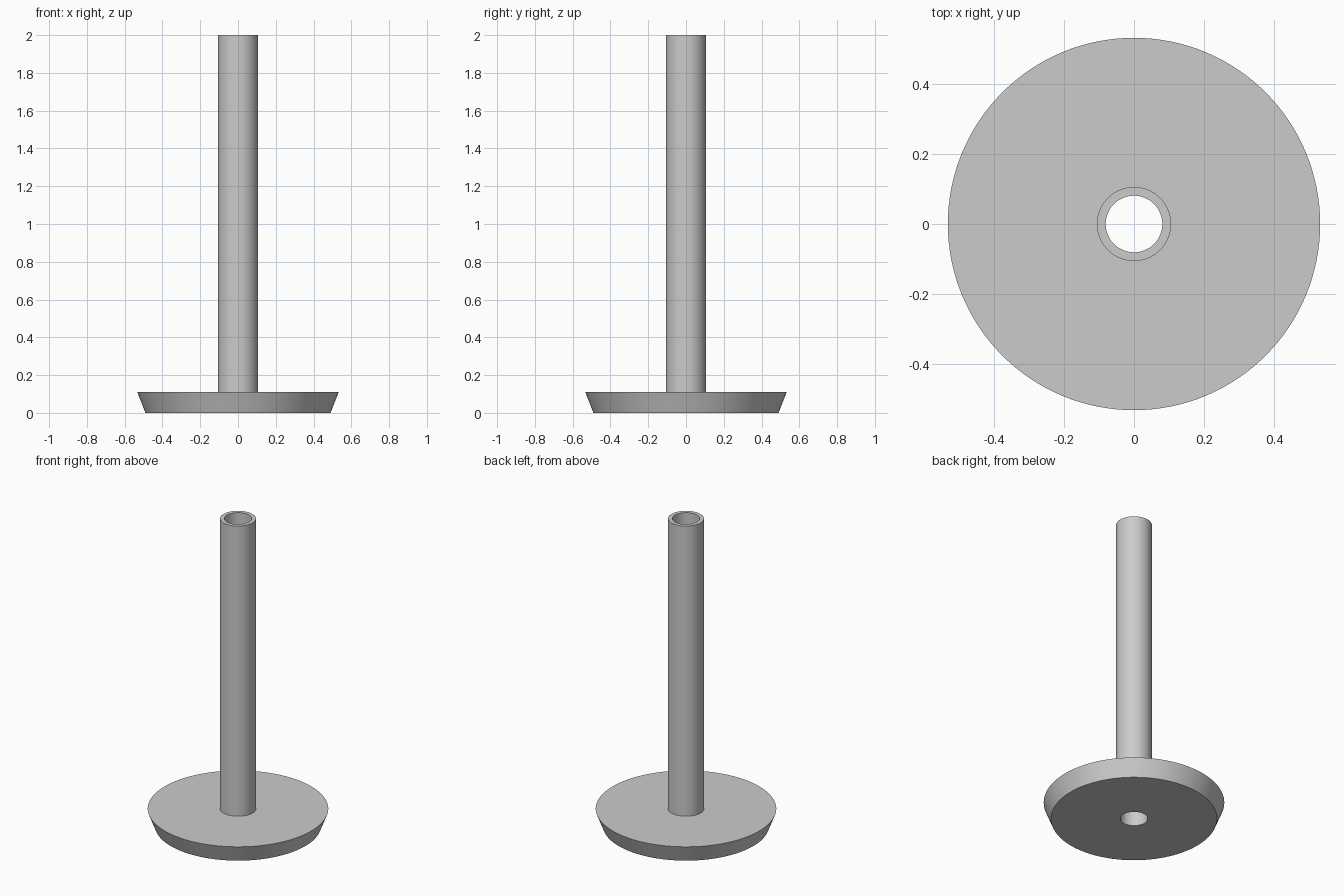
import bpy
import bmesh
from math import cos, sin, tau, radians

SEGMENTS = 128

cube = bpy.data.objects.get("Cube")
if cube:
    bpy.data.objects.remove(cube, do_unlink=True)

# Plain grey material
grey = bpy.data.materials.new("plain_grey")
grey.use_nodes = True
colour = (0.6, 0.6, 0.6, 1)
grey.diffuse_color = colour
grey.node_tree.nodes["Principled BSDF"].inputs["Base Color"].default_value = colour


def lathe(name, profile, material):
    """Revolve a closed (radius, z) profile around the z axis."""
    bm = bmesh.new()
    rings = [[bm.verts.new((r * cos(tau * i / SEGMENTS), r * sin(tau * i / SEGMENTS), z))
              for i in range(SEGMENTS)] for r, z in profile]
    for k, low in enumerate(rings):
        high = rings[(k + 1) % len(rings)]
        for i in range(SEGMENTS):
            j = (i + 1) % SEGMENTS
            bm.faces.new((low[i], low[j], high[j], high[i]))
    bmesh.ops.recalc_face_normals(bm, faces=bm.faces)
    mesh = bpy.data.meshes.new(name)
    bm.to_mesh(mesh)
    bm.free()
    mesh.materials.append(material)
    obj = bpy.data.objects.new(name, mesh)
    bpy.context.collection.objects.link(obj)
    bpy.ops.object.select_all(action="DESELECT")
    obj.select_set(True)
    bpy.context.view_layer.objects.active = obj
    bpy.ops.object.shade_smooth_by_angle(angle=radians(30))
    return obj


# Flared base disc and hollow stem in one piece, with the bore running right through
bore, stem, foot, rim = 0.081, 0.106, 0.49, 0.533
base_height, top = 0.11, 2.0
lathe("flanged_tube", [(bore, 0), (foot, 0), (rim, base_height), (stem, base_height),
                       (stem, top), (bore, top)], grey)
